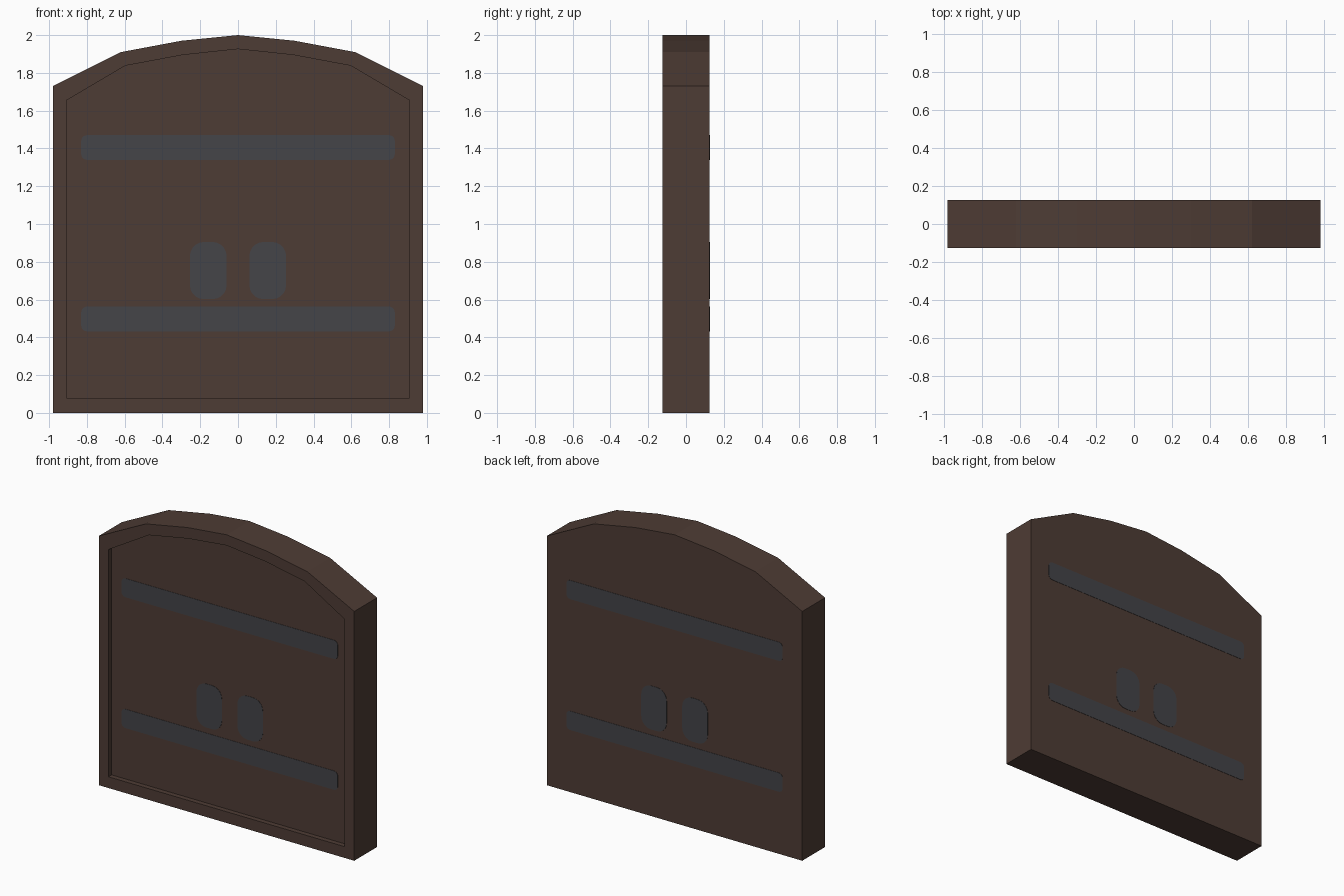
import bpy, bmesh, math

if "Cube" in bpy.data.objects:
    bpy.data.objects.remove(bpy.data.objects["Cube"])

def material(name, rgb):
    m = bpy.data.materials.new(name)
    m.diffuse_color = (*rgb, 1)
    m.use_nodes = True
    m.node_tree.nodes["Principled BSDF"].inputs["Base Color"].default_value = m.diffuse_color
    return m

wood = material("dark_brown_wood", (0.076, 0.045, 0.035))
iron = material("dark_grey_iron", (0.058, 0.058, 0.066))

def finish(name, bm, mat):
    bmesh.ops.recalc_face_normals(bm, faces=bm.faces)
    me = bpy.data.meshes.new(name)
    bm.to_mesh(me)
    bm.free()
    me.materials.append(mat)
    ob = bpy.data.objects.new(name, me)
    bpy.context.collection.objects.link(ob)
    return ob

def mirrored(half):
    # right half from bottom to the centre top, then the left half back down
    return half + [(-x, z) for x, z in reversed(half[:-1])]

def lofted(name, rings, mat):
    # rings of (outline, y) joined in order and capped at both ends
    bm = bmesh.new()
    loops = [[bm.verts.new((x, y, z)) for x, z in pts] for pts, y in rings]
    for a, b in zip(loops, loops[1:]):
        n = len(a)
        for i in range(n):
            j = (i + 1) % n
            bm.faces.new((a[i], a[j], b[j], b[i]))
    bm.faces.new(loops[0])
    bm.faces.new(loops[-1])
    return finish(name, bm, mat)

def rounded_rect(x0, x1, z0, z1, r, seg=5):
    pts = []
    for cx, cz, a0 in ((x1 - r, z1 - r, 0), (x0 + r, z1 - r, 90),
                       (x0 + r, z0 + r, 180), (x1 - r, z0 + r, 270)):
        for k in range(seg + 1):
            a = math.radians(a0 + 90 * k / seg)
            pts.append((cx + r * math.cos(a), cz + r * math.sin(a)))
    return pts

# Arched door slab with a panel sunk into the front
HALF_Y, FLOOR_Y = 0.125, -0.09
outer = mirrored([(0.98, 0), (0.98, 1.73), (0.62, 1.91), (0.30, 1.97), (0, 2.0)])
inner = mirrored([(0.907, 0.078), (0.907, 1.655), (0.597, 1.838), (0.292, 1.895), (0, 1.926)])
lofted("door_slab", [(outer, HALF_Y), (outer, -HALF_Y),
                     (inner, -HALF_Y), (inner, FLOOR_Y)], wood)

# Painted iron straps and handle plates on both sides
details = {
    "upper_strap": rounded_rect(-0.83, 0.83, 1.34, 1.47, 0.03),
    "lower_strap": rounded_rect(-0.83, 0.83, 0.432, 0.563, 0.03),
    "right_handle_plate": rounded_rect(0.06, 0.255, 0.602, 0.905, 0.075),
    "left_handle_plate": rounded_rect(-0.255, -0.06, 0.602, 0.905, 0.075),
}
for side, y, d in (("front", FLOOR_Y, -0.002), ("back", HALF_Y, 0.002)):
    for name, pts in details.items():
        lofted(f"{side}_{name}", [(pts, y - d), (pts, y + d)], iron)
